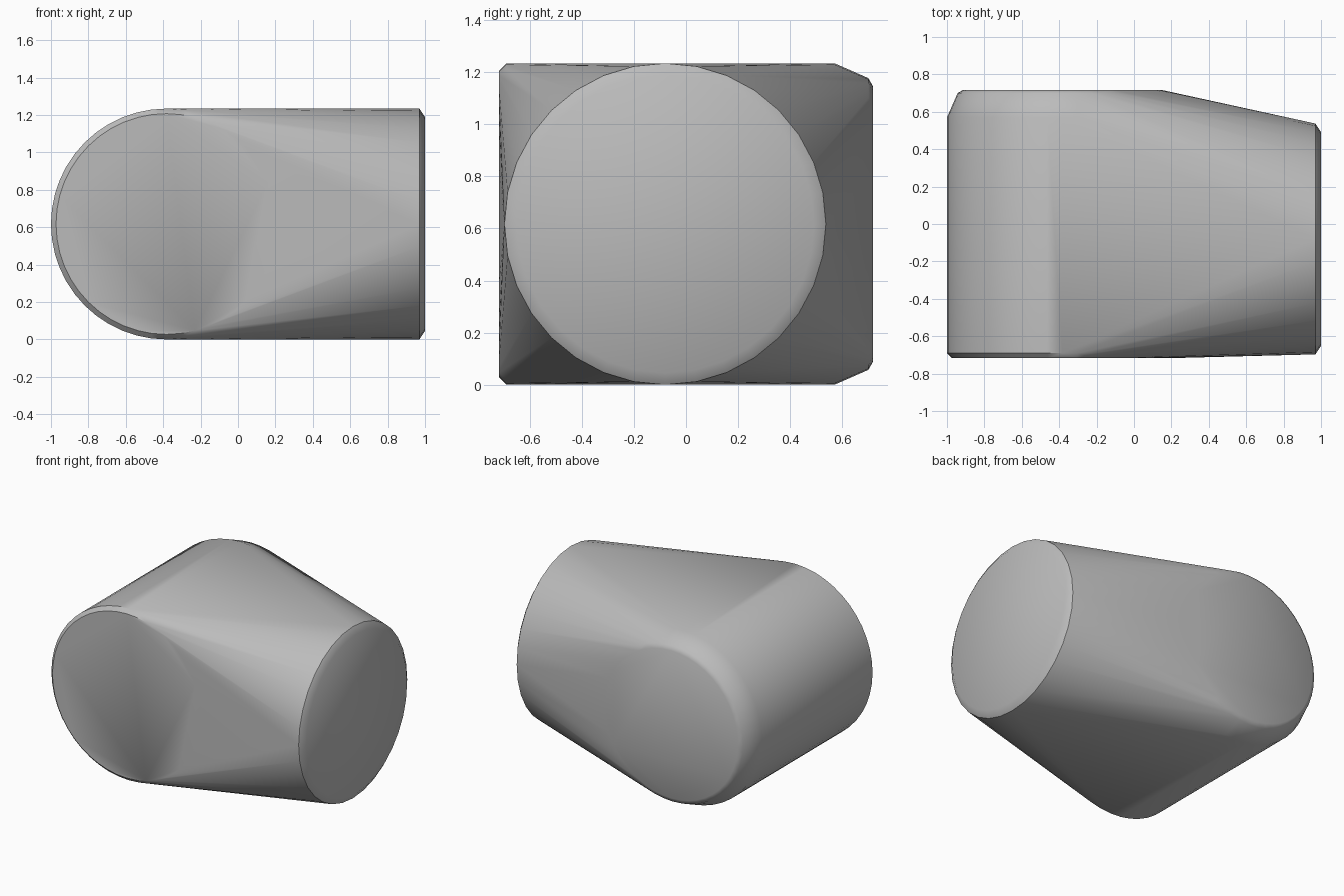
import bpy, bmesh, math

cube = bpy.data.objects.get("Cube")
if cube:
    bpy.data.objects.remove(cube, do_unlink=True)

MID_Z = 0.617      # shared centre height of both barrels
BARREL_X = -0.383  # axis of the cross barrel
SPOUT_Y = -0.08    # axis of the side spout

grey = bpy.data.materials.new("plain grey")
grey.use_nodes = True
colour = (0.5, 0.5, 0.5, 1)
grey.diffuse_color = colour
grey.node_tree.nodes["Principled BSDF"].inputs["Base Color"].default_value = colour


def ring(bm, radius, count, place):
    """Add a ring of points; place maps (across, up) to a position."""
    for i in range(count):
        a = math.tau * i / count
        bm.verts.new(place(radius * math.cos(a), MID_Z + radius * math.sin(a)))


bm = bmesh.new()

# Cross barrel: narrow bevel at the front, wide rounded bevel at the back
for y, r in [(-0.717, 0.59), (-0.69, 0.617), (0.57, 0.617), (0.7, 0.56), (0.717, 0.53)]:
    ring(bm, r, 48, lambda u, z: (BARREL_X + u, y, z))

# Side spout: round end with a small bevel
for x, r in [(0.97, 0.617), (1.0, 0.572)]:
    ring(bm, r, 32, lambda u, z: (x, SPOUT_Y + u, z))

# Stretch one skin over both barrels
hull = bmesh.ops.convex_hull(bm, input=bm.verts[:])
loose = {g for g in hull["geom_interior"] + hull["geom_unused"]
         if isinstance(g, bmesh.types.BMVert)}
bmesh.ops.delete(bm, geom=list(loose), context="VERTS")
bmesh.ops.dissolve_limit(bm, angle_limit=math.radians(0.5),
                         verts=bm.verts[:], edges=bm.edges[:])
bmesh.ops.recalc_face_normals(bm, faces=bm.faces[:])

mesh = bpy.data.meshes.new("angled_body")
bm.to_mesh(mesh)
bm.free()
mesh.materials.append(grey)
body = bpy.data.objects.new("angled_body", mesh)
bpy.context.collection.objects.link(body)

# Smooth the barrels and keep the rims sharp
bpy.ops.object.select_all(action="DESELECT")
body.select_set(True)
bpy.context.view_layer.objects.active = body
bpy.ops.object.shade_smooth_by_angle(angle=math.radians(40))
